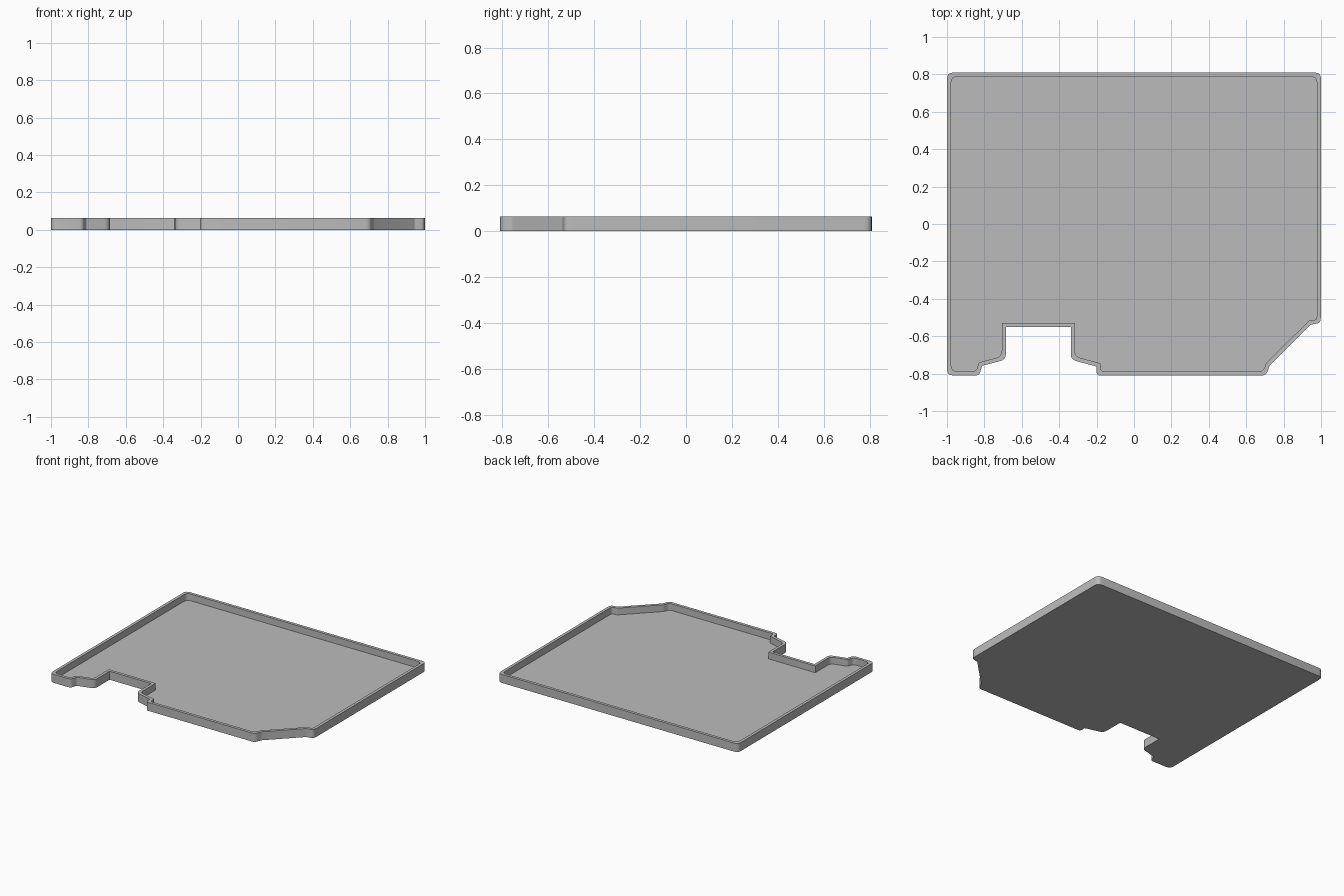
import bpy, bmesh
from mathutils import Vector

HEIGHT, FLOOR, WALL, STEPS = 0.064, 0.013, 0.022, 4

old = bpy.data.objects.get("Cube")
if old:
    bpy.data.objects.remove(old)

# Outline corners, counter-clockwise: x, y, rounding radius
CORNERS = [
    (-1, -0.81, 0.035), (-0.828, -0.81, 0.02), (-0.812, -0.758, 0.005),
    (-0.685, -0.725, 0.03), (-0.685, -0.55, 0.001), (-0.338, -0.55, 0.001),
    (-0.338, -0.725, 0.03), (-0.2, -0.762, 0.005), (-0.2, -0.81, 0.02),
    (0.706, -0.81, 0.025), (0.725, -0.757, 0.005), (0.945, -0.538, 0.005),
    (0.995, -0.53, 0.025), (1, -0.49, 0.01), (1, 0.81, 0.035), (-1, 0.81, 0.035),
]


def inset(points, distance):
    """Move every edge of the outline inwards by a distance, with mitred corners."""
    result = []
    for i, p in enumerate(points):
        a = (p - points[i - 1]).normalized()
        b = (points[(i + 1) % len(points)] - p).normalized()
        na, nb = Vector((-a.y, a.x)), Vector((-b.y, b.x))
        result.append(p + (na + nb) * distance / (1 + na.dot(nb)))
    return result


def rounded(points, radii):
    """Replace each corner with a short curve."""
    result = []
    for i, p in enumerate(points):
        before, after = points[i - 1] - p, points[(i + 1) % len(points)] - p
        r = min(radii[i], before.length * 0.45, after.length * 0.45)
        start, end = p + before.normalized() * r, p + after.normalized() * r
        for s in range(STEPS + 1):
            t = s / STEPS
            result.append(start * (1 - t) ** 2 + p * 2 * t * (1 - t) + end * t * t)
    return result


corners = [Vector(c[:2]) for c in CORNERS]
radii = [c[2] for c in CORNERS]
outer = rounded(corners, radii)
inner = rounded(inset(corners, WALL), radii)

# Tray shell: underside, outer wall, rim, inner wall and floor
bm = bmesh.new()
levels = [(outer, 0), (outer, HEIGHT), (inner, HEIGHT), (inner, FLOOR)]
loops = [[bm.verts.new((p.x, p.y, z)) for p in ring] for ring, z in levels]
for low, high in zip(loops, loops[1:]):
    for i in range(len(low)):
        j = (i + 1) % len(low)
        bm.faces.new((low[i], low[j], high[j], high[i]))
bm.faces.new(loops[0][::-1])
bm.faces.new(loops[-1])
mesh = bpy.data.meshes.new("tray")
bm.to_mesh(mesh)
bm.free()

# Plain grey finish
grey = bpy.data.materials.new("plain grey")
grey.use_nodes = True
colour = (0.5, 0.5, 0.5, 1)
grey.diffuse_color = colour
grey.node_tree.nodes["Principled BSDF"].inputs["Base Color"].default_value = colour
mesh.materials.append(grey)

tray = bpy.data.objects.new("tray", mesh)
bpy.context.collection.objects.link(tray)
bpy.context.view_layer.objects.active = tray
tray.select_set(True)
bpy.ops.object.shade_smooth_by_angle()
